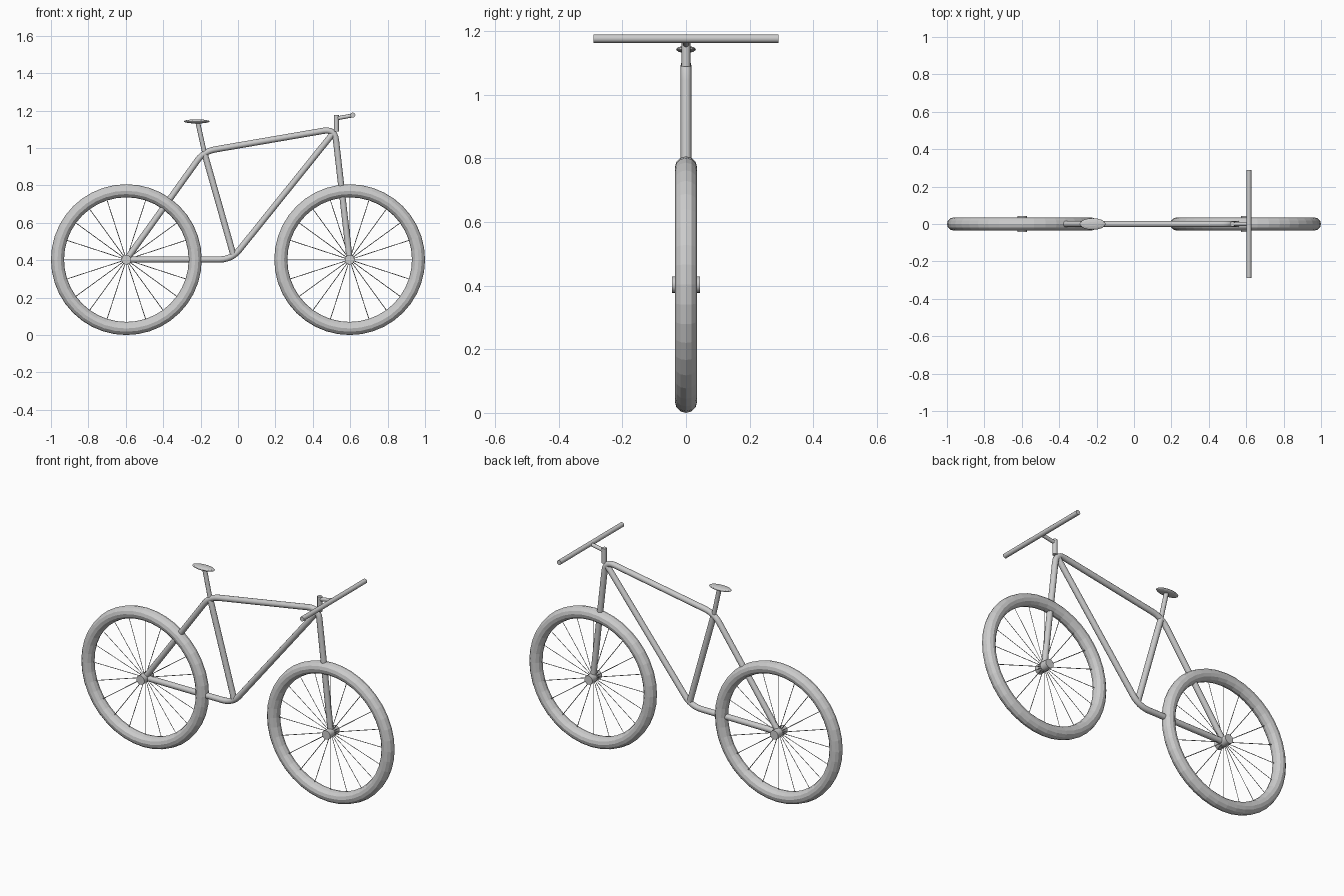
import bpy, math
from mathutils import Vector

if "Cube" in bpy.data.objects:
    bpy.data.objects.remove(bpy.data.objects["Cube"])

HUB_Z = 0.403
WHEEL_X = 0.597


def rounded(points, d, steps=6):
    """Replace inner corners of an (x, z) path with smooth bends."""
    pts = [Vector((x, 0, z)) for x, z in points]
    out = [pts[0]]
    for a, b, c in zip(pts, pts[1:], pts[2:]):
        p = b + (a - b).normalized() * d
        q = b + (c - b).normalized() * d
        for i in range(steps + 1):
            t = i / steps
            out.append(p * (1 - t) ** 2 + b * 2 * t * (1 - t) + q * t * t)
    return out + [pts[-1]]


def tubes(name, paths, radius, smooth=True):
    """Sweep a round section along one or more point paths, as a mesh."""
    cu = bpy.data.curves.new(name, 'CURVE')
    cu.dimensions = '3D'
    cu.bevel_depth = radius
    cu.bevel_resolution = 4 if smooth else 0
    cu.use_fill_caps = True
    for path in paths:
        s = cu.splines.new('POLY')
        s.points.add(len(path) - 1)
        for p, co in zip(s.points, path):
            p.co = (*co, 1)
    ob = bpy.data.objects.new(name, cu)
    bpy.context.collection.objects.link(ob)
    bpy.ops.object.select_all(action='DESELECT')
    ob.select_set(True)
    bpy.context.view_layer.objects.active = ob
    bpy.ops.object.convert(target='MESH')
    ob = bpy.context.object
    if smooth:
        bpy.ops.object.shade_smooth_by_angle(angle=math.radians(40))
    return ob


# Wheels: tyre, hub and spokes
for side, x in (("rear", -WHEEL_X), ("front", WHEEL_X)):
    centre = Vector((x, 0, HUB_Z))
    bpy.ops.mesh.primitive_torus_add(
        location=centre, rotation=(math.pi / 2, 0, 0),
        major_segments=40, minor_segments=12,
        major_radius=0.368, minor_radius=0.035)
    bpy.context.object.name = side + "_tyre"

    bpy.ops.mesh.primitive_cylinder_add(
        vertices=16, radius=0.026, depth=0.088,
        location=centre, rotation=(math.pi / 2, 0, 0))
    bpy.context.object.name = side + "_hub"
    bpy.ops.object.shade_smooth_by_angle(angle=math.radians(40))

    spokes = []
    for i in range(20):
        a = math.tau * i / 20
        d = Vector((math.cos(a), 0, math.sin(a)))
        spokes.append([centre + d * 0.015, centre + d * 0.345])
    tubes(side + "_spokes", spokes, 0.002, smooth=False)

# Frame: upper run into the fork, lower run, and seat tube
rear, front = (-WHEEL_X, HUB_Z), (WHEEL_X, HUB_Z)
upper = rounded([rear, (-0.182, 0.982), (0.517, 1.102), front], 0.06)
lower = rounded([rear, (-0.034, 0.404), (0.505, 1.074)], 0.065)
seat_tube = rounded([(-0.177, 0.965), (-0.024, 0.425)], 0)
tubes("frame", [upper, lower, seat_tube], 0.0165)

# Seat post and seat
tubes("seat_post", [rounded([(-0.216, 1.14), (-0.177, 0.965)], 0)], 0.0125)
bpy.ops.mesh.primitive_uv_sphere_add(
    segments=16, ring_count=8, radius=1, location=(-0.221, 0, 1.142))
seat = bpy.context.object
seat.name = "seat"
seat.scale = (0.07, 0.031, 0.011)

# Handlebar with its stem
tubes("stem_post", [rounded([(0.526, 1.088), (0.526, 1.175)], 0)], 0.0135)
tubes("stem_arm", [rounded([(0.526, 1.158), (0.613, 1.174)], 0)], 0.0105)
tubes("handlebar", [[(0.614, -0.29, 1.176), (0.614, 0.29, 1.176)]], 0.0135)
